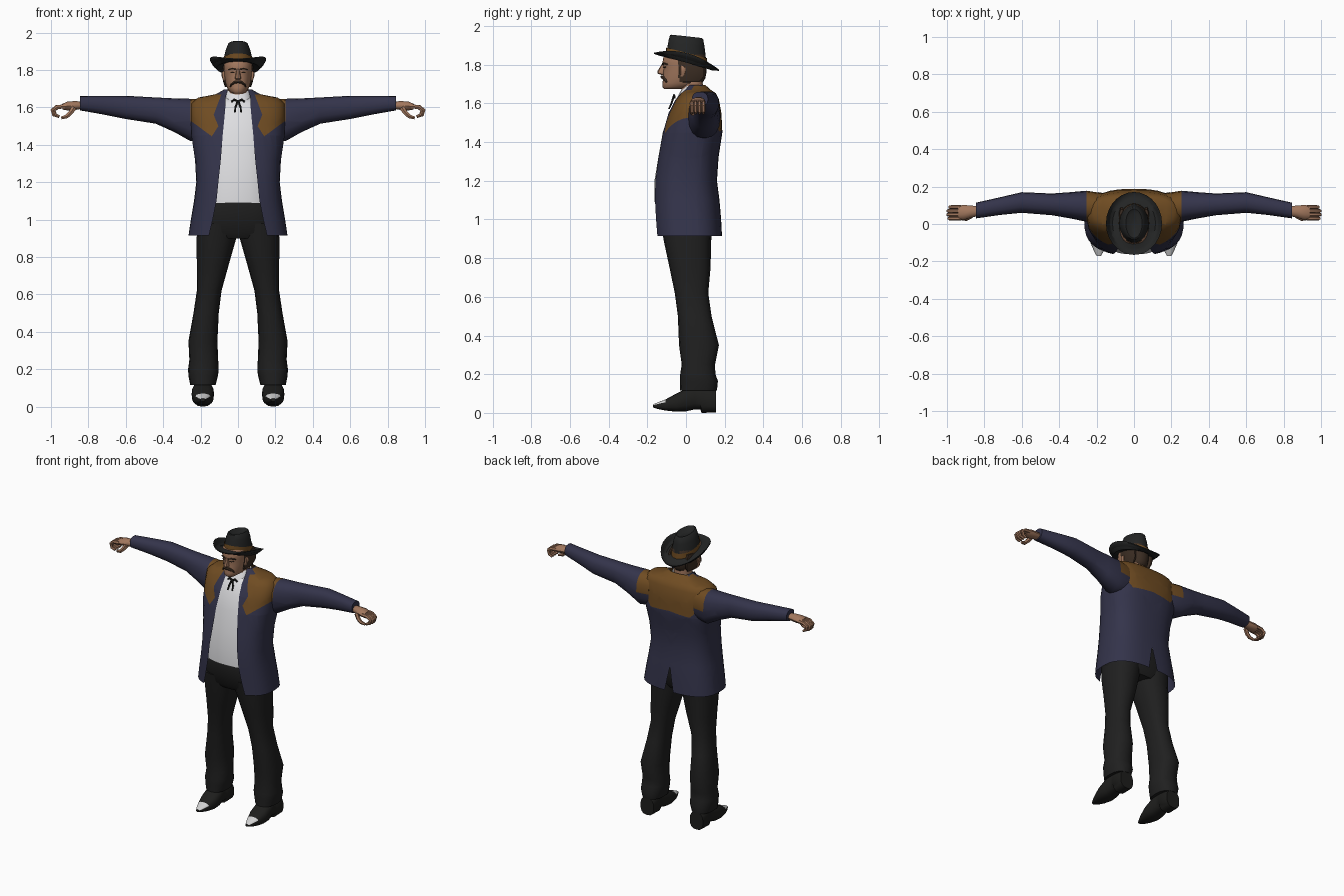
import bpy, bmesh, math
from mathutils import Vector as V


def material(name, r, g, b):
    m = bpy.data.materials.new(name)
    m.diffuse_color = (r, g, b, 1)
    return m


NAVY = material("navy cloth", .034, .034, .07)
TAN = material("brown suede", .16, .072, .016)
WHITE = material("white cotton", .74, .74, .76)
BLACK = material("black trouser cloth", .014, .014, .014)
FELT = material("black felt", .017, .018, .018)
SKIN = material("skin", .36, .185, .11)
HAIR = material("dark brown hair", .045, .027, .017)
LEATHER = material("black leather", .013, .013, .012)
SILVER = material("silver", .65, .65, .65)


def power(v, p):
    return math.copysign(abs(v) ** p, v)


def ring(c, u, v, n=16, p=1.0):
    """Superellipse loop around c with half axes u and v."""
    c, u, v = V(c), V(u), V(v)
    a = [2 * math.pi * i / n for i in range(n)]
    return [c + u * power(math.cos(t), p) + v * power(math.sin(t), p) for t in a]


def zring(z, x0, x1, y0, y1, n=16, p=.85):
    return ring(((x0 + x1) / 2, (y0 + y1) / 2, z), ((x1 - x0) / 2, 0, 0), (0, (y1 - y0) / 2, 0), n, p)


def loft(name, rings, mats, rule=None, closed=True, cap=True, mirror=False, cuts=(), drop=None, angle=45):
    """Skin a list of loops; cuts are (point, normal) planes, rule gives a face its material."""
    bm = bmesh.new()
    rows = [[bm.verts.new(p) for p in r] for r in rings]
    n = len(rows[0])
    for a, b in zip(rows, rows[1:]):
        for i in range(n if closed else n - 1):
            j = (i + 1) % n
            bm.faces.new((a[i], a[j], b[j], b[i]))
    if cap and closed:
        bm.faces.new(rows[0])
        bm.faces.new(rows[-1])
    bmesh.ops.recalc_face_normals(bm, faces=bm.faces)
    for co, no in cuts:
        bmesh.ops.bisect_plane(bm, geom=bm.verts[:] + bm.edges[:] + bm.faces[:], plane_co=co, plane_no=no)
    bm.normal_update()
    if drop:
        gone = [f for f in bm.faces if drop(f.calc_center_median())]
        bmesh.ops.delete(bm, geom=gone, context='FACES')
    if rule:
        for f in bm.faces:
            f.material_index = rule(f.calc_center_median(), f.normal)
    me = bpy.data.meshes.new(name)
    bm.to_mesh(me)
    bm.free()
    for m in mats:
        me.materials.append(m)
    ob = bpy.data.objects.new(name, me)
    bpy.context.collection.objects.link(ob)
    bpy.ops.object.select_all(action='DESELECT')
    ob.select_set(True)
    bpy.context.view_layer.objects.active = ob
    bpy.ops.object.shade_smooth_by_angle(angle=math.radians(angle))
    if mirror:
        ob.modifiers.new("mirror", 'MIRROR')
    return ob


def tube(name, path, mats, n=8, mirror=True, **kw):
    """Path of (x, y, z, half depth in y, half thickness) bending in the xz plane."""
    pts = [V(p[:3]) for p in path]
    rings = []
    for i, p in enumerate(path):
        d = pts[min(i + 1, len(pts) - 1)] - pts[max(i - 1, 0)]
        side = V((-d.z, 0, d.x)).normalized()
        rings.append(ring(pts[i], (0, p[3], 0), side * p[4], n))
    return loft(name, rings, mats, mirror=mirror, **kw)


def inside(x, z, poly):
    hit = False
    for (x0, z0), (x1, z1) in zip(poly, poly[1:] + poly[:1]):
        if (z0 > z) != (z1 > z) and x < x0 + (z - z0) * (x1 - x0) / (z1 - z0):
            hit = not hit
    return hit


def line_cut(a, b):
    return (a[0], 0, a[1]), (b[1] - a[1], 0, a[0] - b[0])


# Coat: open half shell with suede yoke and a back vent
yoke_front = [(.098, 1.72), (.098, 1.645), (.13, 1.56), (.105, 1.5), (.14, 1.445), (.255, 1.53), (.32, 1.56), (.32, 1.72)]
yoke_back = [(-.01, 1.69), (-.01, 1.47), (.15, 1.455), (.19, 1.5), (.215, 1.5), (.32, 1.56), (.32, 1.69)]
cuts = [line_cut(a, b) for poly in (yoke_front, yoke_back) for a, b in zip(poly[1:6], poly[2:6])]
cuts += [line_cut((.035, .9), (0, 1.08)), ((0, .06, 0), (0, 1, 0))]
coat = []
for z, w, yf, yb, xo in [(.915, .265, -.165, .187, .155), (1.0, .252, -.168, .182, .135), (1.1, .235, -.17, .173, .115),
                         (1.2, .223, -.167, .16, .105), (1.32, .23, -.147, .168, .092), (1.45, .25, -.122, .188, .082),
                         (1.55, .252, -.092, .183, .072), (1.62, .25, -.055, .17, .066), (1.652, .215, -.028, .155, .066),
                         (1.67, .12, -.008, .128, .062), (1.695, .075, .01, .1, .055)]:
    p = .75
    a0 = math.asin((xo / w) ** (1 / p))
    row = []
    for i in range(15):
        t = a0 + (math.pi - a0) * i / 14
        row.append(V((w * max(math.sin(t), 0) ** p, (yf + yb) / 2 - (yb - yf) / 2 * power(math.cos(t), p), z)))
    row[-1].x = 0
    coat.append(row)
loft("coat", coat, [NAVY, TAN], closed=False, mirror=True, cuts=cuts,
     rule=lambda c, n: int(inside(c.x, c.z, yoke_front if c.y < .06 else yoke_back)),
     drop=lambda c: c.y > .06 and c.z < 1.08 and c.x < .035 * (1.08 - c.z) / .18)

# Sleeves with a suede shoulder edge
sleeve = [(.17, .09, 1.535, .075, .105), (.255, .095, 1.533, .083, .113), (.34, .1, 1.558, .07, .09),
          (.44, .105, 1.583, .058, .07), (.6, .115, 1.6, .055, .062), (.72, .095, 1.612, .047, .05),
          (.845, .072, 1.622, .042, .038)]
loft("sleeve", [ring((x, y, z), (0, d, 0), (0, 0, h), 16, .85) for x, y, z, d, h in sleeve], [NAVY, TAN], mirror=True,
     cuts=[((0, 0, 1.525), (0, 0, 1))], rule=lambda c, n: int(c.x < .256 and c.z > 1.525))

# Hands: palm, curled fingers and thumb
tube("palm", [(.83, .07, 1.612, .026, .02), (.87, .066, 1.61, .032, .025), (.91, .062, 1.607, .04, .025),
              (.94, .06, 1.603, .038, .016)], [SKIN], n=10)
for i in range(4):
    y, s = .03 + .02 * i, (0, .006, .005, -.004)[i]
    tube("finger", [(.925, y, 1.605, .011, .013), (.965 + s, y, 1.602, .011, .012), (.988 + s, y, 1.585, .01, .011),
                    (.98 + s, y, 1.56, .01, .01), (.955, y, 1.55, .008, .008)], [SKIN], n=6)
tube("thumb", [(.875, .04, 1.6, .014, .016), (.895, .03, 1.572, .013, .014), (.915, .03, 1.552, .012, .012),
               (.945, .035, 1.543, .008, .008)], [SKIN], n=6)

# Shirt and its collar
loft("shirt", [zring(z, -w, w, a, b, 24) for z, w, a, b in
               [(1.09, .205, -.163, .15), (1.2, .2, -.163, .14), (1.32, .2, -.143, .14), (1.45, .2, -.12, .15),
                (1.55, .19, -.088, .15), (1.62, .15, -.052, .13), (1.65, .09, -.025, .11)]], [WHITE])
loft("shirt_collar", [zring(z, -w, w, a, b) for z, w, a, b in
                      [(1.62, .08, -.05, .1), (1.66, .072, -.03, .095), (1.69, .064, -.012, .092)]], [WHITE], cap=False)

# String tie
tube("tie_loop", [(0, -.062, 1.632, .008, .006), (.02, -.062, 1.642, .006, .008), (.036, -.058, 1.63, .005, .006)], [LEATHER], n=6)
tube("tie_tail", [(.003, -.065, 1.632, .006, .006), (.014, -.075, 1.6, .005, .006), (.017, -.088, 1.572, .004, .005)], [LEATHER], n=6)

# Trousers
loft("trouser_hips", [zring(z, -w, w, a, b, 20, .8) for z, w, a, b in
                      [(.9, .19, -.1, .11), (.93, .218, -.122, .13), (1.0, .22, -.14, .145), (1.1, .21, -.156, .15),
                       (1.115, .2, -.15, .145)]], [BLACK])
loft("trouser_leg", [zring(*s) for s in
                     [(.98, .0, .215, -.13, .14), (.89, .012, .222, -.115, .13), (.75, .052, .22, -.085, .127),
                      (.62, .088, .22, -.058, .115), (.5, .103, .238, -.042, .132), (.35, .11, .265, -.036, .17),
                      (.25, .106, .26, -.022, .15), (.2, .103, .267, -.03, .152), (.165, .107, .265, -.03, .165),
                      (.115, .12, .255, -.032, .16)]], [BLACK], mirror=True)

# Boots with silver toe caps
boot = [(-.17, .012, .028, .044), (-.145, .026, .02, .055), (-.105, .043, .012, .07), (-.05, .058, .006, .1),
        (0, .06, .008, .125), (.045, .052, .018, .14), (.075, .052, .018, .14), (.08, .055, 0, .14), (.155, .05, .002, .12)]
loft("boot", [ring((.188, y, (a + b) / 2), (w, 0, 0), (0, 0, (b - a) / 2), 16, .75) for y, w, a, b in boot],
     [LEATHER, SILVER], mirror=True, rule=lambda c, n: int(c.y < -.105 and n.z > .3))

# Head with hair at the back and sides
loft("neck", [zring(z, -.056, .056, a, b) for z, a, b in [(1.62, -.02, .09), (1.74, -.03, .085)]], [SKIN])
loft("head", [zring(z, -w, w, a, b, 24, .9) for z, w, a, b in
              [(1.675, .03, -.112, -.03), (1.685, .046, -.122, .03), (1.705, .059, -.122, .085), (1.73, .067, -.118, .1),
               (1.76, .072, -.118, .106), (1.785, .075, -.116, .107), (1.81, .077, -.122, .106), (1.85, .077, -.115, .1),
               (1.88, .06, -.08, .08)]], [SKIN, HAIR],
     rule=lambda c, n: int((c.y > .0 and c.z > 1.695) or (c.y > -.03 and c.z > 1.74)))
loft("hair_side", [zring(z, a, b, -.035, d, 10) for z, a, b, d in
                   [(1.71, .05, .07, .07), (1.74, .05, .08, .095), (1.79, .05, .083, .095), (1.83, .05, .08, .08)]],
     [HAIR], mirror=True)
loft("ear", [zring(z, .06, x, -.03, y, 8) for z, x, y in [(1.74, .078, -.01), (1.765, .087, 0), (1.785, .088, .0), (1.795, .08, -.01)]],
     [SKIN], mirror=True)
loft("nose", [zring(z, -w, w, y, -.1, 8) for z, w, y in
              [(1.748, .012, -.13), (1.755, .017, -.148), (1.768, .014, -.147), (1.805, .008, -.124)]], [SKIN])
tube("moustache", [(0, -.124, 1.737, .009, .008), (.018, -.12, 1.735, .01, .009), (.036, -.108, 1.722, .01, .006),
                   (.042, -.102, 1.71, .006, .004)], [HAIR], n=6)
tube("eyebrow", [(.012, -.12, 1.803, .005, .005), (.03, -.117, 1.808, .006, .005), (.052, -.1, 1.802, .006, .004)], [HAIR], n=6)
tube("eye", [(.018, -.115, 1.787, .003, .003), (.029, -.112, 1.787, .004, .005), (.041, -.106, 1.787, .003, .003)], [HAIR], n=6)


# Hat: curled brim, pinched crown and band, all tipped to the back
def hat_ring(rx, ry, z, slope, curl=0, n=28):
    out = ring((0, .003, 0), (rx, 0, 0), (0, ry, 0), n)
    for p in out:
        p.z = z - slope * p.y + curl * (p.x / rx) ** 2
    return out


loft("hat_brim", [hat_ring(*s) for s in
                  [(.078, .1, 1.832, .28), (.115, .135, 1.815, .28, .004), (.138, .155, 1.813, .27, .022),
                   (.15, .168, 1.819, .26, .042), (.15, .168, 1.813, .26, .042), (.115, .135, 1.808, .28, .003),
                   (.078, .1, 1.82, .28)]], [FELT], cap=False)
loft("hat_crown", [hat_ring(*s) for s in
                   [(.08, .104, 1.825, .28), (.077, .1, 1.86, .26), (.065, .093, 1.91, .18), (.052, .086, 1.942, .12),
                    (.044, .078, 1.947, .11), (.02, .06, 1.932, .08)]], [FELT])
loft("hat_band", [hat_ring(*s) for s in [(.082, .107, 1.827, .28), (.081, .105, 1.862, .26)]], [TAN], cap=False)
